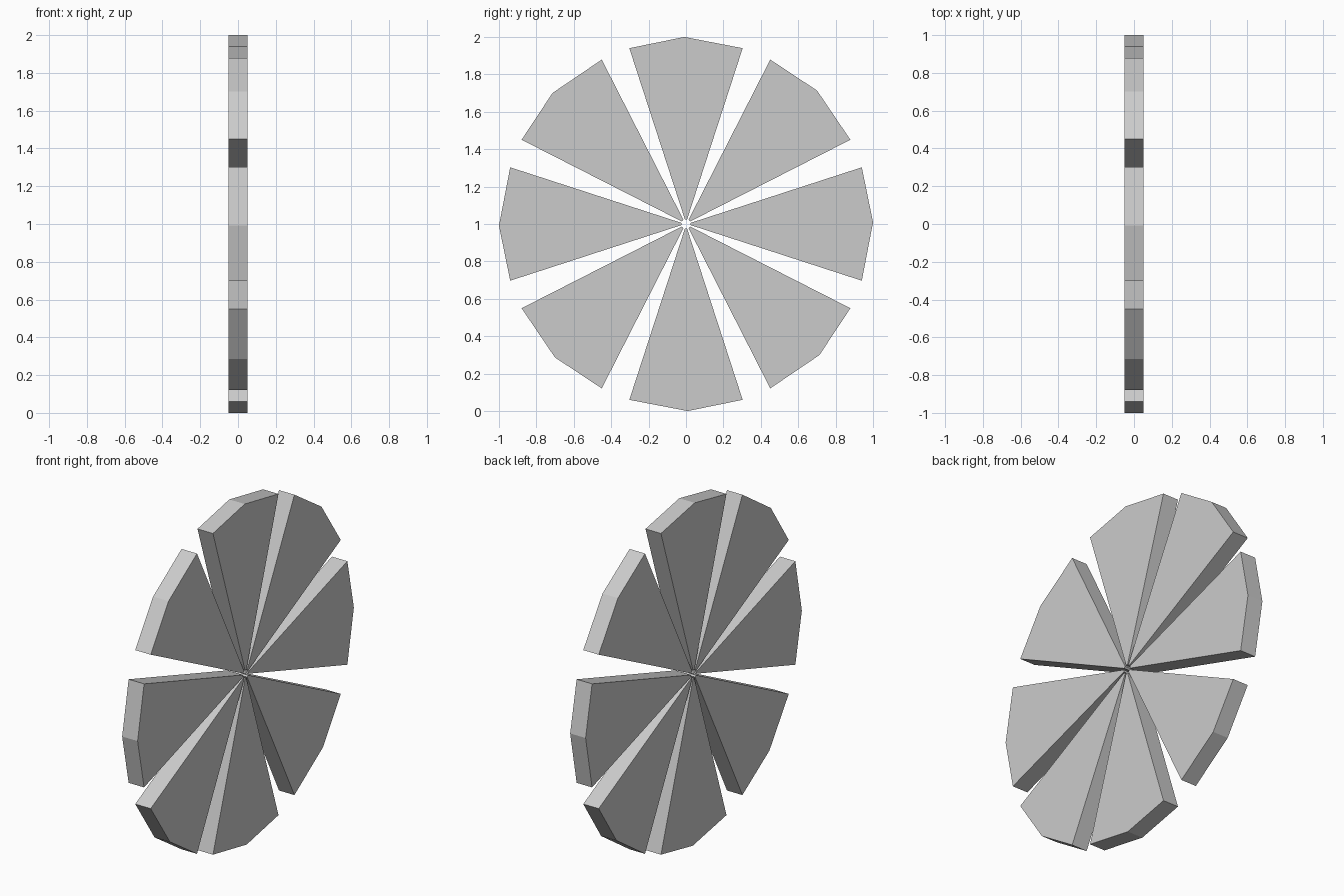
import bpy, bmesh
from math import sin, cos, radians

if "Cube" in bpy.data.objects:
    bpy.data.objects.remove(bpy.data.objects["Cube"])

T = 0.05  # half thickness

# one wedge profile (radial, tangential): narrow inner tip, bent outer rim
PROFILE = [(0.025, -0.006), (0.94, -0.303), (1.0, 0.009), (0.94, 0.303), (0.025, 0.006)]


def wedge(name, angle):
    c, s = cos(angle), sin(angle)
    bm = bmesh.new()
    face = bm.faces.new([bm.verts.new((-T, r * c - t * s, 1 + r * s + t * c)) for r, t in PROFILE])
    ext = bmesh.ops.extrude_face_region(bm, geom=[face])
    verts = [v for v in ext["geom"] if isinstance(v, bmesh.types.BMVert)]
    bmesh.ops.translate(bm, verts=verts, vec=(2 * T, 0, 0))
    bmesh.ops.recalc_face_normals(bm, faces=bm.faces)
    mesh = bpy.data.meshes.new(name)
    bm.to_mesh(mesh)
    bm.free()
    bpy.context.collection.objects.link(bpy.data.objects.new(name, mesh))


# eight separate wedges around the wheel centre
for i in range(8):
    wedge(f"wheel_wedge_{i + 1}", radians(45 * i))
